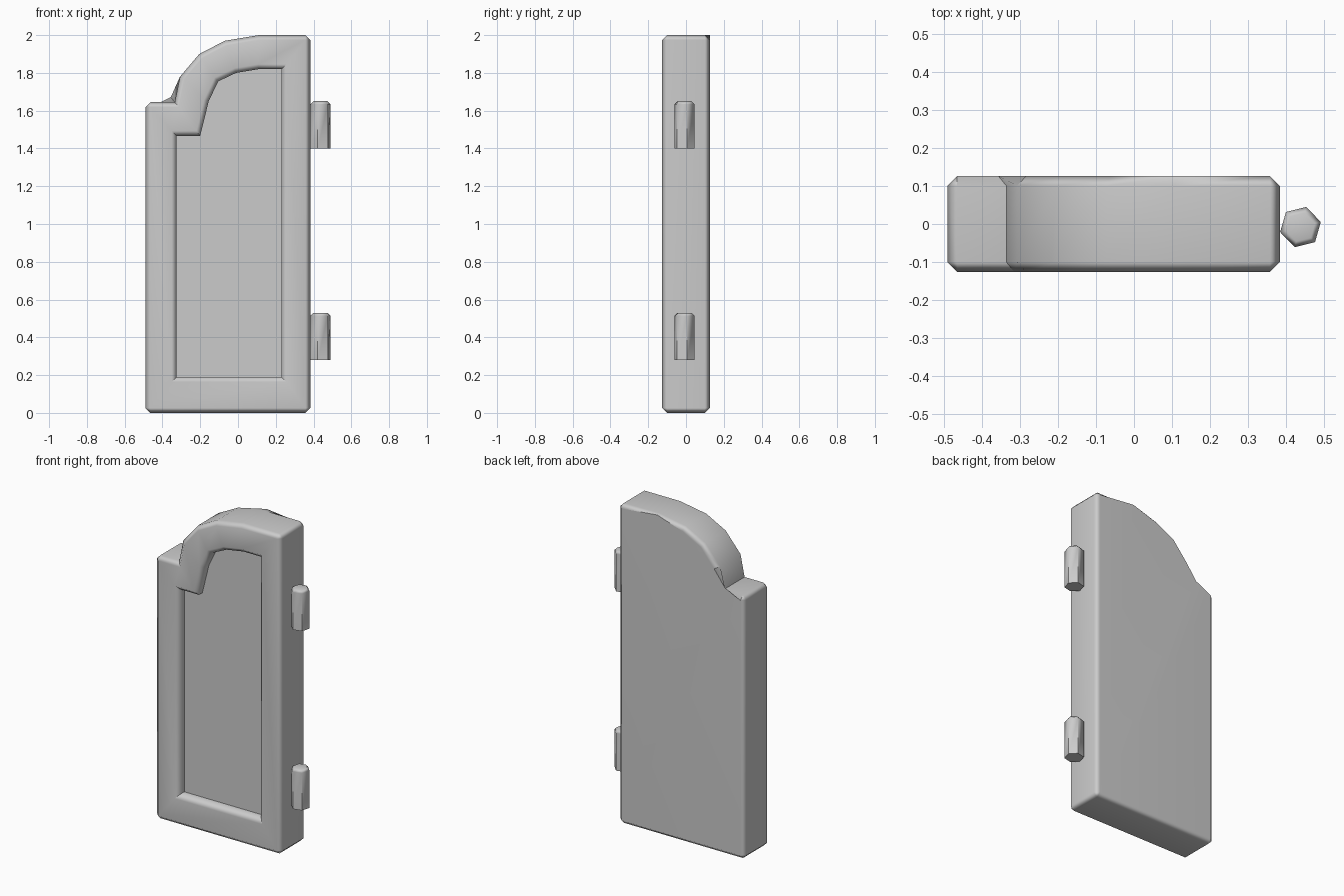
import bpy, bmesh
from math import radians, cos, sin

if "Cube" in bpy.data.objects:
    bpy.data.objects.remove(bpy.data.objects["Cube"])

# Matching profiles (x, z): outer door edge and recessed panel edge
OUTER = [(-.49, 0), (.383, 0), (.383, 2), (.11, 2), (-.07, 1.97), (-.205, 1.9),
         (-.307, 1.78), (-.335, 1.645), (-.49, 1.645)]
PANEL = [(-.325, .19), (.23, .19), (.23, 1.82), (.11, 1.82), (-.01, 1.80),
         (-.105, 1.755), (-.155, 1.65), (-.20, 1.467), (-.325, 1.467)]
HALF, DEPTH, BEVEL = .126, .06, .026


def finish(bm, name):
    bmesh.ops.recalc_face_normals(bm, faces=bm.faces[:])
    mesh = bpy.data.meshes.new(name)
    bm.to_mesh(mesh)
    bm.free()
    ob = bpy.data.objects.new(name, mesh)
    bpy.context.collection.objects.link(ob)
    bpy.ops.object.select_all(action='DESELECT')
    ob.select_set(True)
    bpy.context.view_layer.objects.active = ob
    bpy.ops.object.shade_smooth_by_angle(angle=radians(50))
    wn = ob.modifiers.new("even_shading", 'WEIGHTED_NORMAL')
    wn.keep_sharp = True
    return ob


def rim(ring):
    return [(ring[i], ring[(i + 1) % len(ring)]) for i in range(len(ring))]


# Door slab with a recessed front panel: four bridged rings, capped at both ends
bm = bmesh.new()
rings = [[bm.verts.new((x, y, z)) for x, z in prof] for prof, y in
         ((OUTER, HALF), (OUTER, -HALF), (PANEL, -HALF), (PANEL, -HALF + DEPTH))]
bm.faces.new(rings[0])
bm.faces.new(rings[3])
for a, b in zip(rings, rings[1:]):
    for (a0, a1), (b0, b1) in zip(rim(a), rim(b)):
        bm.faces.new((a0, a1, b1, b0))

# Chamfer the outer rims, the panel rim and the outer square corners
pairs = rim(rings[0]) + rim(rings[1]) + rim(rings[2])
pairs += [(rings[0][i], rings[1][i]) for i in (0, 1, 2, 8)]
edges = [bm.edges.get(p) for p in pairs]
bmesh.ops.bevel(bm, geom=edges, offset=BEVEL, offset_type='OFFSET', segments=1,
                profile=.5, affect='EDGES', clamp_overlap=False)
finish(bm, "door")


# Hexagonal hinge barrels with a chamfered top
def hinge(name, z0, height=.25, r=.055, chamfer=.016):
    bm = bmesh.new()
    levels = ((r, z0), (r, z0 + height - chamfer), (r - chamfer, z0 + height))
    rings = [[bm.verts.new((.437 + q * cos(radians(14 + 60 * k)),
                            -.008 + q * sin(radians(14 + 60 * k)), z))
              for k in range(6)] for q, z in levels]
    bm.faces.new(rings[0])
    bm.faces.new(rings[-1])
    for a, b in zip(rings, rings[1:]):
        for (a0, a1), (b0, b1) in zip(rim(a), rim(b)):
            bm.faces.new((a0, a1, b1, b0))
    finish(bm, name)


hinge("lower_hinge", .28)
hinge("upper_hinge", 1.40)
